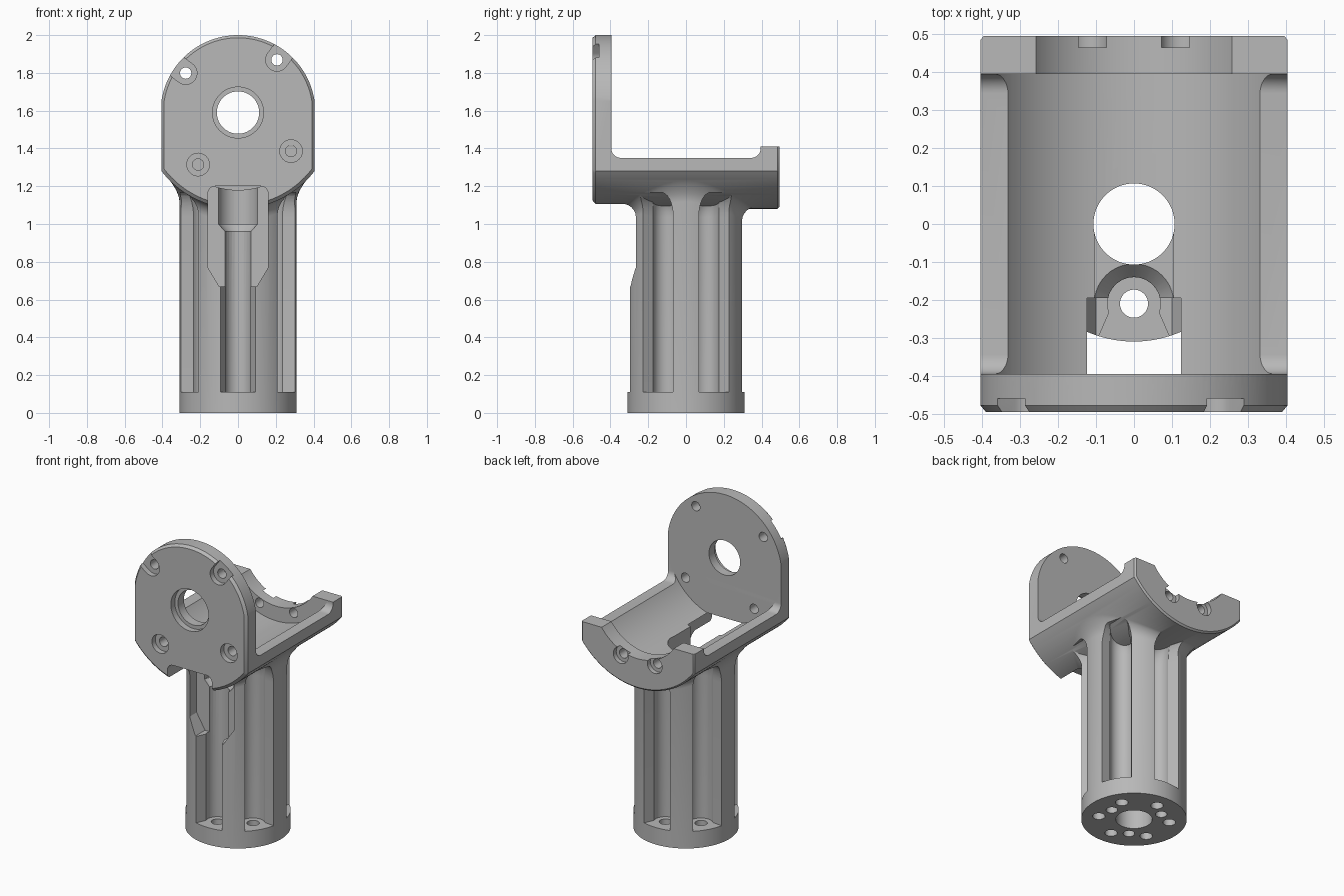
import bpy, bmesh
from math import sin, cos, radians, sqrt, pi

if "Cube" in bpy.data.objects:
    bpy.data.objects.remove(bpy.data.objects["Cube"])

metal = bpy.data.materials.new("plain_grey")
metal.use_nodes = True
grey = (0.48, 0.48, 0.48, 1)
metal.diffuse_color = grey
metal.node_tree.nodes["Principled BSDF"].inputs["Base Color"].default_value = grey

AXIS_Z = 1.59      # height of the cradle axis
OUTER = 0.51       # cradle outer radius
INNER = 0.41       # cradle inner radius
COL = 0.31         # column radius
BOLT = 0.347       # bolt circle of the plates


def arc(cx, cy, r, a0, a1, n):
    angles = [radians(a0 + (a1 - a0) * i / n) for i in range(n + 1)]
    return [(cx + r * cos(a), cy + r * sin(a)) for a in angles]


def under(x):
    return AXIS_Z - sqrt(OUTER ** 2 - x ** 2)


def loft(name, rings):
    bm = bmesh.new()
    loops = [[bm.verts.new(p) for p in ring] for ring in rings]
    n = len(loops[0])
    for low, high in zip(loops, loops[1:]):
        for i in range(n):
            j = (i + 1) % n
            bm.faces.new((low[i], low[j], high[j], high[i]))
    bm.faces.new(loops[0][::-1])
    bm.faces.new(loops[-1])
    bmesh.ops.recalc_face_normals(bm, faces=bm.faces)
    mesh = bpy.data.meshes.new(name)
    bm.to_mesh(mesh)
    bm.free()
    ob = bpy.data.objects.new(name, mesh)
    bpy.context.collection.objects.link(ob)
    mesh.materials.append(metal)
    return ob


def place(p, h, axis):
    return {"x": (h, *p), "y": (p[0], h, p[1]), "z": (*p, h)}[axis]


def prism(name, pts, lo, hi, axis):
    return loft(name, [[place(p, h, axis) for p in pts] for h in (lo, hi)])


def rod(name, cx, cy, r, lo, hi, axis, n=32):
    return prism(name, arc(cx, cy, r, 0, 360, n)[:-1], lo, hi, axis)


def combine(target, tool, op="DIFFERENCE"):
    mod = target.modifiers.new("join", "BOOLEAN")
    mod.operation = op
    mod.solver = "EXACT"
    mod.object = tool
    bpy.context.view_layer.objects.active = target
    bpy.ops.object.modifier_apply(modifier=mod.name)
    bpy.data.objects.remove(tool)


# Column with a fillet that follows the curved underside of the cradle
SIDES, FILLET = 96, 0.07


def column_ring(r, height):
    pts = arc(0, 0, r, 0, 360, SIDES)[:-1]
    return [(x, y, height(x)) for x, y in pts]


rings = [column_ring(COL, lambda x: 0)]
for k in range(7):
    t = k / 6 * pi / 2
    drop = FILLET * (1 - sin(t)) - 0.003
    rings.append(column_ring(COL + FILLET * (1 - cos(t)), lambda x: under(x) - drop))
rings.append(column_ring(0.3, lambda x: 1.35))
column = loft("column", rings)

# Six rounded pockets between the ribs, closing in an arch at the top
for k in range(6):
    a = radians(30 + 60 * k)
    top = under(0.27 * cos(a)) + 0.03
    section = [(0.45, -0.16)] + arc(0.21, 0, 0.07, 290, 70, 16) + [(0.45, 0.16)]
    levels = [(0.11, 0)] + [(top - 0.13 * (1 - sin(t)), 1 - cos(t))
                            for t in (i / 7 * pi / 2 * 0.95 for i in range(8))]
    rings = []
    for z, s in levels:
        ring = []
        for r, w in section:
            r, w = r + 0.1 * s * (0.45 - r) / 0.31, w * (1 - 0.5 * s)
            ring.append((r * cos(a) - w * sin(a), r * sin(a) + w * cos(a), z))
        rings.append(ring)
    combine(column, loft("pocket_cutter", rings))

# Cradle with front plate, from one chamfered outline
outline = arc(0, AXIS_Z, 0.41, 9, 171, 56) + arc(0, AXIS_Z, OUTER, 217.4, 322.6, 48)


def outline_ring(y, s):
    return [(x * s, y, AXIS_Z + (z - AXIS_Z) * s) for x, z in outline]


bracket = loft("bracket", [outline_ring(-0.495, 0.965), outline_ring(-0.478, 1),
                           outline_ring(0.485, 1), outline_ring(0.495, 0.98)])

# Side profile: plate back, filleted rails and rear rim height
rails = ([(-0.395, 2.3)] + arc(-0.345, 1.4, 0.05, 180, 270, 8)
         + arc(0.345, 1.4, 0.05, 270, 360, 8) + [(0.395, 1.41), (0.7, 1.41), (0.7, 2.3)])
combine(bracket, prism("rail_cutter", rails, -0.6, 0.6, "x"))
combine(bracket, column, "UNION")
combine(bracket, rod("trough_cutter", 0, AXIS_Z, INNER, -0.395, 0.395, "y", 128))
combine(bracket, rod("rim_cutter", 0, AXIS_Z, 0.315, 0.3, 0.6, "y", 96))

# Cable slot in the front of the column and under the plate
slot = ([(-0.1, 0.67), (0.1, 0.67), (0.16, 0.77)] + arc(0.12, 1.16, 0.04, 0, 90, 6)
        + arc(-0.12, 1.16, 0.04, 90, 180, 6) + [(-0.16, 0.77)])
combine(bracket, prism("slot_cutter", slot, -0.7, -0.195, "y"))
funnel = [[(x, y, z) for x, y in arc(0, -0.21, r, 0, 360, 40)[:-1]]
          for r, z in ((0.07, 0.96), (0.105, 1.0), (0.105, 1.3))]
combine(bracket, loft("funnel_cutter", funnel))
link = [(-0.104, -0.2), (0.104, -0.2), (0.104, 0), (-0.104, 0)]
combine(bracket, prism("link_cutter", link, 1.001, 1.3, "z"))

# Central bore of the column and bolt holes in its base
combine(bracket, rod("bore_cutter", 0, 0, 0.107, -0.1, 1.5, "z", 64))
for k in range(6):
    a = radians(30 + 60 * k)
    combine(bracket, rod("base_hole", 0.21 * cos(a), 0.21 * sin(a), 0.037, -0.1, 0.2, "z"))
for k in range(3):
    a = radians(120 * k)
    combine(bracket, rod("pin_hole", 0.17 * cos(a), 0.17 * sin(a), 0.034, -0.1, 0.15, "z"))

# Stepped centre hole of the plate
combine(bracket, rod("plate_bore", 0, AXIS_Z, 0.112, -0.7, -0.3, "y", 64))
combine(bracket, rod("plate_step", 0, AXIS_Z, 0.135, -0.7, -0.455, "y", 64))

# Plate bolt holes with counterbores, the upper two open to the edge
for deg, is_open in ((143, True), (53.5, True), (-36, False), (232.5, False)):
    a = radians(deg)
    ca, sa = cos(a), sin(a)
    x, z = BOLT * ca, AXIS_Z + BOLT * sa
    combine(bracket, rod("bolt_hole", x, z, 0.03, -0.7, -0.3, "y"))
    shape = arc(x, z, 0.06, deg + 90, deg + 270, 16)
    if is_open:
        shape += [(x + 0.15 * ca + s * 0.06 * sa, z + 0.15 * sa - s * 0.06 * ca) for s in (1, -1)]
    else:
        shape = arc(x, z, 0.06, 0, 360, 32)[:-1]
    combine(bracket, prism("counterbore", shape, -0.7, -0.46, "y"))

# Rear rim bolt holes with counterbores
for x in (-0.122, 0.122):
    z = AXIS_Z - 0.325
    combine(bracket, rod("rim_hole", x, z, 0.03, 0.3, 0.7, "y"))
    combine(bracket, rod("rim_counterbore", x, z, 0.053, 0.465, 0.7, "y"))

# Smooth curved walls, sharp machined edges
bpy.ops.object.select_all(action="DESELECT")
bracket.select_set(True)
bpy.context.view_layer.objects.active = bracket
bpy.ops.object.shade_smooth_by_angle(angle=radians(30))
